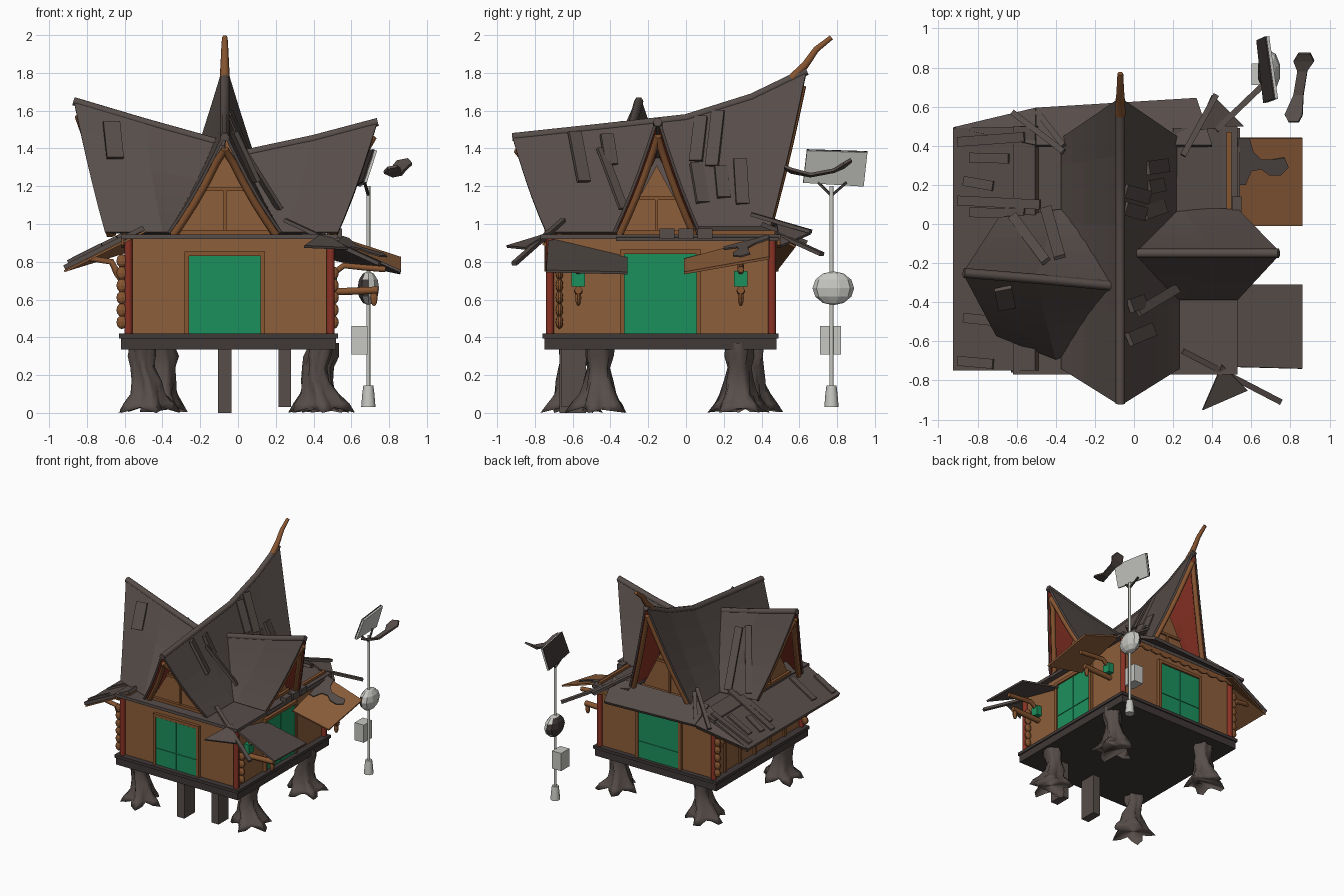
import bpy, bmesh, math, random
from mathutils import Vector, Matrix

random.seed(4)
if "Cube" in bpy.data.objects:
    bpy.data.objects.remove(bpy.data.objects["Cube"])


def material(name, r, g, b):
    m = bpy.data.materials.new(name)
    m.use_nodes = True
    m.diffuse_color = (r, g, b, 1)
    m.node_tree.nodes["Principled BSDF"].inputs["Base Color"].default_value = (r, g, b, 1)
    return m


roof = material("weathered slate", .095, .075, .068)
dark = material("dark timber", .05, .04, .038)
wood = material("orange wood", .27, .112, .043)
trim = material("trim wood", .24, .09, .03)
green = material("green paint", .012, .28, .11)
red = material("red paint", .25, .032, .018)
metal = material("pale metal", .57, .57, .54)


def add(name, verts, faces, *mats):
    me = bpy.data.meshes.new(name)
    me.from_pydata([tuple(v) for v in verts], [], faces)
    for m in mats:
        me.materials.append(m)
    ob = bpy.data.objects.new(name, me)
    bpy.context.collection.objects.link(ob)
    return ob


def from_bmesh(name, bm, *mats):
    ob = add(name, [], [], *mats)
    bm.to_mesh(ob.data)
    bm.free()
    return ob


def bar(name, p, q, w, h, mat):
    """Box beam running from p to q."""
    p, q = Vector(p), Vector(q)
    d = q - p
    bm = bmesh.new()
    bmesh.ops.create_cube(bm, size=1, matrix=Matrix.LocRotScale(
        (p + q) / 2, d.to_track_quat('X', 'Z'), (d.length, w, h)))
    return from_bmesh(name, bm, mat)


def box(name, lo, hi, mat):
    lo, hi = Vector(lo), Vector(hi)
    bm = bmesh.new()
    bmesh.ops.create_cube(bm, size=1, matrix=Matrix.LocRotScale((lo + hi) / 2, None, hi - lo))
    return from_bmesh(name, bm, mat)


def sheet(name, pts, mat, thick=.014):
    ob = add(name, pts, [list(range(len(pts)))], mat)
    mod = ob.modifiers.new("thickness", 'SOLIDIFY')
    mod.thickness, mod.offset = thick, 0


def tube(name, pts, radius, mat, taper=1, res=1):
    cu = bpy.data.curves.new(name, 'CURVE')
    cu.dimensions, cu.bevel_depth, cu.bevel_resolution, cu.use_fill_caps = '3D', radius, res, True
    sp = cu.splines.new('POLY')
    sp.points.add(len(pts) - 1)
    for i, (pt, co) in enumerate(zip(sp.points, pts)):
        pt.co = (*co, 1)
        pt.radius = 1 + (taper - 1) * i / (len(pts) - 1)
    cu.materials.append(mat)
    bpy.context.collection.objects.link(bpy.data.objects.new(name, cu))


def ball(name, centre, scale, *mats):
    bm = bmesh.new()
    bmesh.ops.create_uvsphere(bm, u_segments=10, v_segments=6, radius=1,
                              matrix=Matrix.LocRotScale(Vector(centre), None, Vector(scale)))
    return from_bmesh(name, bm, *mats)


def gable_roof(name, ridge, eaves, ends, rows=5):
    """Two sagging slopes with red undersides, a ridge cap and barge boards tucked inside."""
    ridge = [Vector(p) for p in ridge]
    for letter, eave in zip("ab", eaves):
        cols = [[r.lerp(Vector(e), k / rows) - Vector((0, 0, .03 * math.sin(math.pi * k / rows)))
                 for k in range(rows + 1)] for r, e in zip(ridge, eave)]
        bm = bmesh.new()
        vs = [[bm.verts.new(p) for p in col] for col in cols]
        for a, b in zip(vs, vs[1:]):
            for k in range(rows):
                f = bm.faces.new((a[k], a[k + 1], b[k + 1], b[k]))
                f.normal_update()
                if f.normal.z > 0:
                    f.normal_flip()
        ob = from_bmesh(f"{name}_slope_{letter}", bm, red, roof)
        mod = ob.modifiers.new("thickness", 'SOLIDIFY')
        mod.thickness, mod.offset = .016, -1
        mod.material_offset = mod.material_offset_rim = 1
        side = Vector(eave[-1]) - ridge[-1]
        side = Vector((side.x, side.y, 0)).normalized()
        for e, inner in ends:
            edge = [p + (q - p).normalized() * .026 for p, q in zip(cols[e], cols[inner])]
            tube(name + "_barge_board",
                 [p - side * (.022 if k else 0) - Vector((0, 0, .01 if k else .07))
                  for k, p in enumerate(edge)], .021, trim)
    tube(name + "_ridge_cap", ridge, .025, roof)


# Main roof and the two cross wings
CX = -.07
ridge_y = [-.92, -.45, 0, .35, .64]
ridge_z = [1.46, 1.51, 1.56, 1.67, 1.81]
eave_y = [-.74, -.4, 0, .3, .44]
gable_roof("main_roof", [(CX, y, z) for y, z in zip(ridge_y, ridge_z)],
           [[(CX + s * .29, y, .95) for y in eave_y] for s in (-1, 1)], ((0, 1), (-1, -2)))
gable_roof("right_wing", [(-.87, -.25, 1.65), (-.5, -.28, 1.54), (CX, -.32, 1.42)],
           [[(-.7, -.56, .95), (-.4, -.68, .95), (CX, -.55, .95)],
            [(-.69, .02, .95), (-.4, .06, .95), (CX, .08, .95)]], ((0, 1),))
gable_roof("left_wing", [(.74, -.15, 1.54), (.4, -.15, 1.45), (CX, -.15, 1.35)],
           [[(.53, y, .95), (.25, y, .95), (CX, y, .95)] for y in (-.375, .065)], ((0, 1),))
tube("roof_finial", [(CX, .56, 1.77), (CX, .63, 1.84), (CX, .69, 1.925), (CX, .77, 1.988)],
     .027, trim, .55)


# Recessed gable walls with simple framing
def gable_wall(name, left, right, top):
    l, r = Vector(left), Vector(right)
    mid = (l + r) / 2
    apex = Vector((mid.x, mid.y, top))
    out = Vector((mid.x - CX, mid.y + .14, 0)).normalized() * .015
    sheet(name, [l, r, apex], wood, .02)
    bar(name + "_sill", l + out, r + out, .035, .035, trim)
    bar(name + "_tie", l.lerp(apex, .52) + out, r.lerp(apex, .52) + out, .02, .02, trim)
    bar(name + "_post", mid + out, mid.lerp(apex, .5) + out, .016, .016, trim)


gable_wall("front_gable", (CX - .26, -.66, .95), (CX + .26, -.66, .95), 1.4)
gable_wall("back_gable", (CX - .26, .3, .95), (CX + .26, .3, .95), 1.46)
gable_wall("left_gable", (.43, -.35, .95), (.43, .04, .95), 1.31)
gable_wall("right_gable", (-.58, -.53, .95), (-.58, -.01, .95), 1.4)

# Skirt roof around the eaves, with a boarded soffit on the deep side
box("eave_deck", (-.62, -.77, .92), (.53, .5, .945), roof)
right_skirt = [(-.5, -.75, .98), (-.5, .5, .98), (-.92, .49, .77), (-.92, -.75, .77)]
sheet("right_skirt", right_skirt, roof, .025)
sheet("right_skirt_soffit", [(x + .01, y, z - .018) for x, y, z in right_skirt], wood, .01)
sheet("back_skirt", [(-.5, .4, 1.0), (.4, .4, 1.0), (.32, .64, .9), (-.5, .59, .9)], roof, .025)
corner = [(-.5, .4, .99), (-.5, .59, .9), (-.92, .49, .77)]
sheet("back_skirt_corner", corner, roof, .025)
sheet("back_corner_soffit", [(x, y - .01, z - .02) for x, y, z in corner], wood, .01)
sheet("left_skirt", [(.2, -.37, .98), (.54, -.37, .92), (.54, .49, .92), (.2, .49, .98)], roof, .02)
bar("left_eave_batten", (.485, .06, .955), (.485, .47, .955), .025, .02, trim)

# Side awnings, one with a worn patch
sheet("dark_awning", [(.48, -.73, .92), (.86, -.74, .75), (.86, -.31, .74), (.48, -.31, .82)], roof)
sheet("wood_awning", [(.52, -.01, .81), (.86, -.01, .74), (.86, .44, .82), (.52, .44, .93)], wood)


def awning_z(x, y):
    u, v = (x - .52) / .34, (y + .01) / .45
    return (.81 + .12 * v) * (1 - u) + (.74 + .08 * v) * u + .014


patch = [(.53, .44), (.53, .2), (.57, .2), (.6, .27), (.65, .28), (.69, .25), (.75, .25), (.79, .29),
         (.77, .34), (.71, .33), (.65, .33), (.61, .37), (.59, .44)]
sheet("awning_patch", [(x, y, awning_z(x, y)) for x, y in patch], roof, .008)

# Loose planks: main slope, then skirt, then odd broken pieces
for y, s1, s2, lean in [(-.6, .08, .5, .12), (-.43, .1, .35, .1), (.02, .35, .7, .1), (.08, 0, .35, -.08),
                        (.17, 0, .42, -.08), (.16, .42, .68, .06), (.27, .4, .75, .04)]:
    zr = 1.54 + max(0, y) * .35
    a, b = [Vector((CX + .29 * s + .022, y + lean * s, zr + (.95 - zr) * s - .02 * math.sin(math.pi * s)))
            for s in (s1, s2)]
    bar("slope_plank", a, b, .07, .025, roof)
for i, y in enumerate([-.7, -.48, .06, .12, .22, .34, .42]):
    x1, x2 = -.9 + .03 * (i % 3), -.72 + .08 * (i % 4)
    z = lambda x: .79 + (x + .92) * .5
    bar("skirt_plank", (x1, y, z(x1)), (x2, y + random.uniform(-.03, .03), z(x2)), .05, .018, roof)
loose = [((.25, -.65, 1.02), (.75, -.91, .79), .03), ((-.62, .57, .9), (-.36, .37, 1.1), .03),
         ((.25, .35, 1.05), (.42, .66, .96), .03), ((.42, .48, .95), (.67, .72, .84), .03),
         ((-.36, .4, 1.08), (-.5, .58, .9), .03), ((.02, -.45, 1.4), (.22, -.33, 1.08), .05),
         ((-.67, -.33, 1.54), (-.65, -.43, 1.35), .09), ((-.62, .04, 1.0), (-.45, -.19, 1.44), .05),
         ((-.45, .08, 1.0), (-.38, -.17, 1.42), .06)]
for a, b, w in loose:
    bar("loose_plank", a, b, w, .02, roof)
sheet("front_shard", [(.45, -.72, .95), (.58, -.85, .87), (.35, -.95, .88)], roof)
sheet("back_shard", [(.4, .66, .95), (.56, .5, .88), (.32, .48, 1.0)], roof)
for y in (-.1, .0, .1):
    box("left_sill_slate", (.5, y - .04, .92), (.55, y + .04, .975), roof)

# House body, platform and corner pillars
box("platform", (-.62, -.75, .335), (.52, .48, .42), dark)
box("platform_lip", (-.63, -.76, .395), (.53, .49, .42), dark)
box("walls", (-.57, -.71, .42), (.48, .45, .93), wood)
for x in (-.58, .49):
    for y in (-.72, .455):
        tube("corner_pillar", [(x, y, .42), (x, y, .92)], .022, red, res=2)
for x, y, count in [(-.615, -.72, 6), (-.615, .455, 6), (.505, -.67, 5)]:
    for k in range(count):
        ball("carved_bead", (x, y, .48 + .065 * k), (.03, .02, .036), trim)


# Green double doors, made once and turned onto three walls
def door(name, centre, turn, width=.38, top=.83):
    place = Matrix.Translation(Vector(centre)) @ Matrix.Rotation(turn, 4, 'Z')
    w = width / 2
    parts = [box(name + "_back", (-w, -.012, .42), (w, .01, top), green)]
    for s in (-1, 1):
        for z1, z2 in ((.425, .562), (.567, top - .005)):
            parts.append(box(name + "_pane", (min(s * .003, s * w), -.018, z1),
                             (max(s * .003, s * w), 0, z2), green))
        parts.append(box(name + "_jamb", (s * (w + .012) - .012, -.026, .42),
                         (s * (w + .012) + .012, .01, top + .02), trim))
    parts.append(box(name + "_lintel", (-w - .024, -.026, top), (w + .024, .01, top + .025), trim))
    for p in parts:
        p.data.transform(place)


door("front_door", (CX, -.71, 0), 0)
door("left_door", (.48, -.135, 0), math.pi / 2, top=.84)
door("back_door", (CX, .45, 0), math.pi)
for y in (-.5, -.3, -.1, .1, .3):
    box("right_wall_stud", (-.585, y - .012, .42), (-.56, y + .012, .92), trim)


# Scalloped valances under the eaves
def valance(name, a, b, n=60):
    a, b = Vector(a), Vector(b)
    low = [a.lerp(b, i / n) - Vector((0, 0, .035 + .018 * abs(math.sin(i * math.pi / 5)))) for i in range(n + 1)]
    sheet(name, [b, a] + low, trim, .015)


valance("back_valance", (-.6, .49, .925), (.52, .49, .925))
valance("right_valance", (-.61, -.76, .925), (-.61, .49, .925))

# Eave brackets, lantern logs and lanterns
for y in (-.68, -.3, .1, .42):
    tube("right_bracket", [(-.58, y, .66), (-.64, y, .74), (-.67, y, .8), (-.8, y, .82)], .024, trim, .7)
for y in (-.57, .29):
    tube("lantern_log", [(.48, y, .64), (.62, y, .645), (.74, y, .65)], .022, trim)
    tube("awning_bracket", [(.48, y, .72), (.56, y, .78), (.66, y, .77), (.78, y, .76)], .018, trim)
    box("lantern", (.48, y - .035, .67), (.525, y + .035, .75), green)
    ball("lantern_drop", (.72, y, .61), (.02, .016, .045), trim)


# Gnarled stump feet and plank props
def stump(x, y, phase, n=20):
    rings = [(.015, .135, .28), (.05, .115, .26), (.1, .085, .22), (.17, .07, .15), (.24, .06, .12),
             (.3, .066, .16), (.37, .07, .12)]
    bm = bmesh.new()
    loops = []
    for z, r, amp in rings:
        loop = []
        for i in range(n):
            a = math.tau * i / n
            k = r * (1 + amp * math.cos(5 * a + phase + z * 9)) + random.uniform(-.01, .01)
            drop = .015 * math.cos(5 * a + phase) if z < .03 else 0
            loop.append(bm.verts.new((x + k * math.cos(a) + .018 * math.sin(z * 16 + phase),
                                      y + k * math.sin(a), z - drop)))
        loops.append(loop)
    for a, b in zip(loops, loops[1:]):
        for i in range(n):
            bm.faces.new((a[i], a[(i + 1) % n], b[(i + 1) % n], b[i]))
    bm.faces.new(loops[0][::-1])
    ob = from_bmesh("stump_foot", bm, roof)
    ob.data.polygons.foreach_set("use_smooth", [True] * len(ob.data.polygons))


for i, (x, y) in enumerate([(-.49, -.6), (.43, -.46), (.44, .28), (-.41, .34)]):
    stump(x, y, i * 1.3)
box("front_prop", (-.105, -.67, 0), (-.035, -.53, .35), roof)
box("side_prop", (.215, -.66, .03), (.28, -.53, .35), roof)

# Utility mast with meter box, dish and panel
PX, PY = .69, .77
tube("mast", [(PX, PY, .05), (PX, PY, 1.2)], .011, metal, res=2)
tube("mast_base", [(PX, PY, .03), (PX, PY, .1), (PX, PY, .145)], .038, metal, .7, 2)
box("meter_box", (.6, .71, .31), (.685, .82, .46), metal)
dish = ball("dish", (.69, .78, .66), (.06, .11, .09), metal, dark)
for p in dish.data.polygons:
    p.material_index = 1 if p.normal.x < -.45 else 0
panel = [Vector(p) for p in ((.675, .62, 1.22), (.64, .94, 1.2), (.685, .96, 1.38), (.73, .64, 1.39))]
sheet("panel_frame", panel, metal, .014)
sheet("panel_cells", [p + Vector((-.011, 0, .005)) for p in panel], dark, .008)
for y in (.7, .85):
    bar("panel_strut", (PX, PY, 1.15), (.67, y, 1.22), .012, .012, dark)

# Drifting scrap beside the panel
left_edge = [(.79, .525), (.77, .56), (.815, .66), (.835, .78), (.815, .83), (.84, .87)]
right_edge = [(.84, .525), (.86, .56), (.865, .66), (.885, .78), (.92, .83), (.9, .87)]
lift = lambda p: (p[0], p[1], 1.265 + 2 * (p[1] - .68) ** 2 + .2 * (p[0] - .84))
n = len(left_edge)
scrap = add("scrap", [lift(p) for p in left_edge + right_edge],
            [(i, i + n, i + n + 1, i + 1) for i in range(n - 1)], roof)
scrap.modifiers.new("thickness", 'SOLIDIFY').thickness = .015
